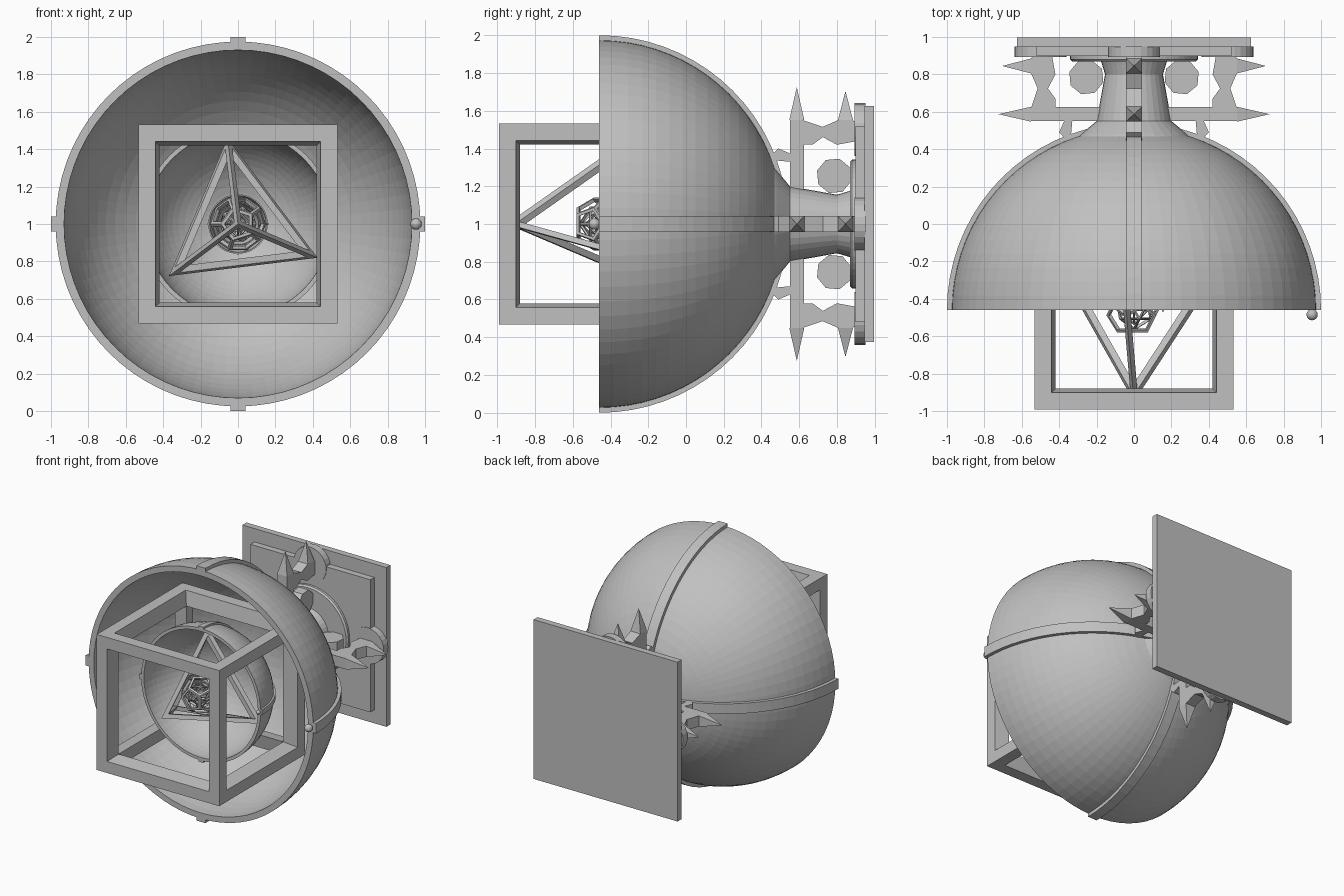
import bpy, bmesh
from math import sin, cos, pi, radians
from mathutils import Matrix, Vector

old = bpy.data.objects.get("Cube")
if old:
    bpy.data.objects.remove(old, do_unlink=True)

metal = bpy.data.materials.new("plain grey")
metal.use_nodes = True
GREY = (0.53, 0.53, 0.53, 1)
metal.diffuse_color = GREY
metal.node_tree.nodes["Principled BSDF"].inputs["Base Color"].default_value = GREY

CENTRE = Vector((0, -0.46, 1))   # common centre of all nested shapes
AXIS = Vector((0, 0, 1))         # wall mount axis runs along y at this height


def finish(name, bm, location=CENTRE):
    bmesh.ops.recalc_face_normals(bm, faces=bm.faces)
    mesh = bpy.data.meshes.new(name)
    bm.to_mesh(mesh)
    bm.free()
    mesh.materials.append(metal)
    obj = bpy.data.objects.new(name, mesh)
    obj.location = location
    bpy.context.collection.objects.link(obj)
    return obj


def lathe(name, profile, segments, location):
    """Turn a closed (radius, y) outline around the y axis."""
    bm = bmesh.new()
    rings = [[bm.verts.new((r * cos(a), y, r * sin(a))) for r, y in profile]
             for a in (2 * pi * i / segments for i in range(segments))]
    n = len(profile)
    for i in range(segments):
        p, q = rings[i], rings[(i + 1) % segments]
        for j in range(n):
            k = (j + 1) % n
            if profile[j][0] > 1e-6 or profile[k][0] > 1e-6:
                bm.faces.new((p[j], p[k], q[k], q[j]))
    bmesh.ops.remove_doubles(bm, verts=bm.verts, dist=1e-6)
    bmesh.ops.dissolve_degenerate(bm, edges=bm.edges, dist=1e-6)
    return finish(name, bm, location)


def prism(bm, outline, half):
    """Extrude an (x, y) outline to both sides of z = 0."""
    face = bm.faces.new([bm.verts.new((x, y, -half)) for x, y in outline])
    out = bmesh.ops.extrude_face_region(bm, geom=[face])["geom"]
    moved = [v for v in out if isinstance(v, bmesh.types.BMVert)]
    bmesh.ops.translate(bm, verts=moved, vec=(0, 0, 2 * half))


def box(name, size, location):
    bm = bmesh.new()
    bmesh.ops.create_cube(bm, size=1, matrix=Matrix.Diagonal((*size, 1)))
    return finish(name, bm, location)


# Half shells with crossed bands and a small bead on the rim
def shell(name, radius, segments, rings):
    outer, inner = 0.975 * radius, 0.93 * radius
    steps = [pi / 2 * i / rings for i in range(rings + 1)]
    profile = [(outer * cos(t), outer * sin(t)) for t in steps[:-1]] + [(0, outer), (0, inner)]
    profile += [(inner * cos(t), inner * sin(t)) for t in reversed(steps[:-1])]
    lathe(name + "_bowl", profile, segments, CENTRE)

    arc = [pi * i / segments * 2 for i in range(segments // 2 + 1)]
    outline = [(radius * cos(t), radius * sin(t)) for t in arc]
    outline += [(0.955 * radius * cos(t), 0.955 * radius * sin(t)) for t in reversed(arc)]
    for label, turn in (("level", 0), ("upright", pi / 2)):
        bm = bmesh.new()
        prism(bm, outline, 0.04 * radius)
        bm.transform(Matrix.Rotation(turn, 4, 'Y'))
        finish(f"{name}_{label}_band", bm)

    bm = bmesh.new()
    bmesh.ops.create_uvsphere(bm, u_segments=16, v_segments=10, radius=0.03 * radius)
    finish(name + "_bead", bm, CENTRE + Vector((0.952, -0.025, 0)) * radius)


# Regular solids as open frames
def frame(name, points, radius, inset, depth):
    hull = bmesh.new()
    for p in points:
        hull.verts.new(Vector(p).normalized() * radius)
    bmesh.ops.convex_hull(hull, input=hull.verts)
    bmesh.ops.dissolve_limit(hull, angle_limit=radians(2), verts=hull.verts, edges=hull.edges)
    hull.verts.index_update()
    bm = bmesh.new()
    tips = [bm.verts.new(v.co) for v in hull.verts]
    cores = [bm.verts.new(v.co * depth) for v in hull.verts]
    for f in hull.faces:
        mid = f.calc_center_median()
        ids = [v.index for v in f.verts]
        rim = [bm.verts.new(mid.lerp(v.co, inset)) for v in f.verts]
        for i in range(len(ids)):
            j = (i + 1) % len(ids)
            bm.faces.new((tips[ids[i]], tips[ids[j]], rim[j], rim[i]))
            bm.faces.new((rim[i], rim[j], cores[ids[j]], cores[ids[i]]))
    hull.free()
    finish(name, bm)


def ico_points(faces):
    bm = bmesh.new()
    bmesh.ops.create_icosphere(bm, subdivisions=1, radius=1,
                               matrix=Matrix.Rotation(pi / 2, 4, 'X'))
    pts = [f.calc_center_median() for f in bm.faces] if faces else [v.co.copy() for v in bm.verts]
    bm.free()
    return pts


cube = [(x, y, z) for x in (-1, 1) for y in (-1, 1) for z in (-1, 1)]
tetra = [(0, -1, 0)] + [(0.943 * cos(radians(a)), 1 / 3, 0.943 * sin(radians(a)))
                        for a in (97, 217, 337)]
octa = [Vector(v) * s for v in ((1, 0, 0), (0, 1, 0), (0, 0, 1)) for s in (1, -1)]

shell("outer", 1.0, 72, 20)
frame("cube_frame", cube, 0.921, 0.83, 0.79)
shell("second", 0.532, 64, 18)
frame("tetrahedron_frame", tetra, 0.49, 0.855, 0.8)
shell("third", 0.163, 48, 12)
frame("dodecahedron_frame", ico_points(True), 0.15, 0.8, 0.83)
shell("fourth", 0.119, 32, 10)
frame("icosahedron_frame", ico_points(False), 0.11, 0.78, 0.83)
shell("fifth", 0.087, 32, 8)
frame("octahedron_frame", octa, 0.08, 0.8, 0.8)
shell("sixth", 0.046, 24, 6)

# Wall mount: neck, collar and stacked plates
lathe("neck", [(0, 0.48), (0.31, 0.455), (0.285, 0.48), (0.2, 0.55), (0.155, 0.8),
               (0.17, 0.85), (0.18, 0.88), (0, 0.88)], 32, AXIS)
lathe("collar", [(0, 0.868), (0.33, 0.868), (0.342, 0.88), (0.342, 0.905), (0, 0.905)], 48, AXIS)
box("front_plate", (1.04, 0.055, 1.04), (0, 0.925, 1))
box("back_plate", (1.25, 0.05, 1.25), (0, 0.972, 1))

# Four spiked brackets, each with a rounded lug on the plate
ARM = [(0.15, 0.55), (0.33, 0.55), (0.34, 0.44), (0.37, 0.457), (0.4, 0.49), (0.374, 0.55),
       (0.55, 0.55), (0.55, 0.62), (0.515, 0.725), (0.55, 0.805), (0.55, 0.885), (0.53, 0.91),
       (0.44, 0.91), (0.42, 0.8), (0.46, 0.725), (0.42, 0.67), (0.42, 0.625), (0.15, 0.625)]


def spike(bm, y, tip):
    base = [bm.verts.new((0.55, y + a * 0.04, b * 0.043))
            for a, b in ((-1, -1), (1, -1), (1, 1), (-1, 1))]
    point = bm.verts.new((tip, y, 0))
    bm.faces.new(base)
    for i in range(4):
        bm.faces.new((base[i], base[(i + 1) % 4], point))


for side, quarter in (("left", 0), ("top", 1), ("right", 2), ("bottom", 3)):
    turn = Matrix.Rotation(-quarter * pi / 2, 4, 'Y')
    bm = bmesh.new()
    prism(bm, ARM, 0.042)
    spike(bm, 0.587, 0.725)
    spike(bm, 0.845, 0.705)
    # scroll between arm and collar
    prism(bm, [(0.255 + 0.095 * cos(a), 0.785 + 0.095 * sin(a))
               for a in (pi / 4 * i + 0.3 for i in range(8))], 0.042)
    bm.transform(turn)
    finish(side + "_bracket", bm, AXIS)

    lug = lathe(side + "_lug", [(0, 0.893), (0.14, 0.893), (0.14, 0.95), (0, 0.95)], 24,
                AXIS + turn @ Vector((0.5, 0, 0)))
